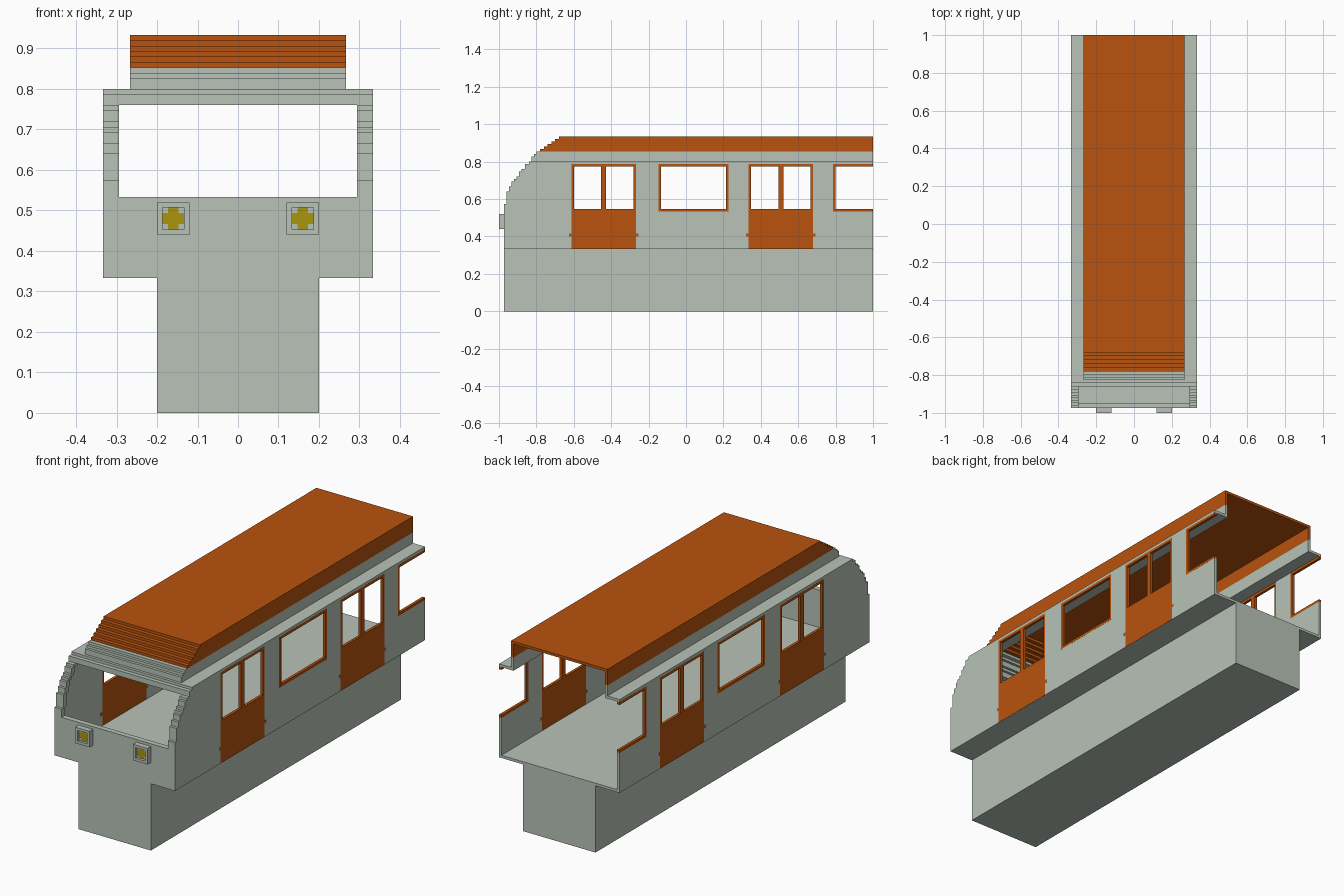
import bpy, bmesh
from mathutils import Matrix, Vector

cube = bpy.data.objects.get("Cube")
if cube:
    bpy.data.objects.remove(cube, do_unlink=True)

U = 1 / 75  # modelling unit: the carriage is 150 units long


def material(name, rgb):
    m = bpy.data.materials.new(name)
    m.use_nodes = True
    m.diffuse_color = (*rgb, 1)
    bsdf = next(n for n in m.node_tree.nodes if n.type == 'BSDF_PRINCIPLED')
    bsdf.inputs["Base Color"].default_value = (*rgb, 1)
    bsdf.inputs["Roughness"].default_value = 0.8
    return m


GREY = material("pale grey green", (0.479, 0.545, 0.479))
ORANGE = material("burnt orange", (0.485, 0.087, 0.0044))
YELLOW = material("lamp yellow", (0.402, 0.305, 0.0048))


def part(name, mat, boxes, mirror=False):
    """One object made of boxes (x0, x1, y0, y1, z0, z1) in units, y counted from the nose."""
    bm = bmesh.new()
    for x0, x1, y0, y1, z0, z1 in boxes:
        sides = [(x0, x1)] + ([(-x1, -x0)] if mirror else [])
        for a, b in sides:
            centre = Vector(((a + b) / 2 * U, (y0 + y1) / 2 * U - 1, (z0 + z1) / 2 * U))
            size = Vector(((b - a) * U, (y1 - y0) * U, (z1 - z0) * U, 1))
            bmesh.ops.create_cube(bm, size=1, matrix=Matrix.Translation(centre) @ Matrix.Diagonal(size))
    mesh = bpy.data.meshes.new(name)
    bm.to_mesh(mesh)
    bm.free()
    mesh.materials.append(mat)
    obj = bpy.data.objects.new(name, mesh)
    bpy.context.collection.objects.link(obj)
    return obj


# Stepped nose: (top of layer, front of layer)
steps = [(40, 2), (43, 2), (48, 3), (50, 4), (52, 5), (53, 6), (54, 7), (56, 8), (57, 9),
         (59, 10.5), (60, 12), (62, 13), (63, 14), (64, 15), (65, 16.5), (66, 18),
         (67, 19.5), (68, 21), (69, 22.5), (70, 24)]
layers = []  # (bottom, top, front, back of the nose shell)
low = 26
for i, (top, front) in enumerate(steps):
    following = steps[min(i + 1, len(steps) - 1)][1]
    layers.append((low, top, front, following + 1))
    low = top
body = [l for l in layers if l[1] <= 60]
roof_low = [l for l in layers if 60 < l[1] <= 64]
roof_high = [l for l in layers if l[1] > 64]

# Lower hull and floor
part("undercarriage", GREY, [(-15, 15, 2, 150, 0, 25)])
part("floor", GREY, [(-25, 25, 2, 150, 25, 26)])

# Side walls: nose piece, pillars, panels under windows, rail above
doors = [(29, 55), (100, 126)]
windows = [(64, 92), (134, 150)]
walls = [(24, 25, f, 29, z0, z1) for z0, z1, f, _ in body if z1 <= 59]
walls += [(24, 25, a, b, 26, 59) for a, b in [(55, 64), (92, 100), (126, 134)]]
walls += [(24, 25, a, b, 26, 40) for a, b in windows]
part("side_walls", GREY, walls, mirror=True)
part("roof_ledges", GREY, [(19, 25, 12, 150, 59, 60)], mirror=True)

# Nose: panel, windscreen pillars and header
part("front_panel", GREY, [(-24, 24, 2, 4, 26, 40)])
part("windscreen_pillars", GREY,
     [(22, 24, f, b, z0, z1) for z0, z1, f, b in body if 40 <= z0 < 57], mirror=True)
part("windscreen_header", GREY,
     [(-24, 24, f, b, z0, z1) for z0, z1, f, b in body if z0 >= 57])


# Raised roof, hollow beneath
def roof_shell(group):
    fronts = [(-19, 19, f, b, z0, z1) for z0, z1, f, b in group]
    flanks = [(s, s + 1, f, 150, z0, z1) for z0, z1, f, _ in group for s in (-20, 19)]
    return fronts + flanks


part("roof_base", GREY, roof_shell(roof_low))
part("roof_shell", ORANGE, roof_shell(roof_high) + [(-19, 19, 24, 150, 69, 70)])

# Double doors with open upper lights and small hinges
for n, (a, b) in enumerate(doors, 1):
    mid = (a + b) / 2
    boxes = [(24, 25, a, b, 25.02, 41), (24, 25, a, b, 58, 59),
             (24, 25, a, a + 1, 41, 58), (24, 25, b - 1, b, 41, 58),
             (24, 25, mid - 1, mid + 1, 41, 58)]
    boxes = [(x0, x1 + 0.03, *rest) for x0, x1, *rest in boxes]
    boxes += [(23.97, 25.03, a - 1, a, 30, 31.2), (23.97, 25.03, b, b + 1, 30, 31.2)]
    part(f"doors_{n}", ORANGE, boxes, mirror=True)

# Window frames; the rear one runs open to the end
for n, (a, b) in enumerate(windows, 1):
    boxes = [(24, 25.03, a, b, 40, 41), (24, 25.03, a, b, 58, 59),
             (24, 25.03, a, a + 1, 41, 58)]
    if b < 150:
        boxes.append((24, 25.03, b - 1, b, 41, 58))
    part(f"window_frames_{n}", ORANGE, boxes, mirror=True)

# Headlamps: square bezel, recessed lens with blocked corners
part("headlamp_bezels", GREY,
     [(9, 15, 0, 2, 33, 34), (9, 15, 0, 2, 38, 39), (9, 10, 0, 2, 34, 38), (14, 15, 0, 2, 34, 38)]
     + [(x, x + 1, 0.9, 2, z, z + 1) for x in (10, 13) for z in (34, 37)], mirror=True)
part("headlamp_lenses", YELLOW,
     [(11, 13, 1, 2, 34, 38), (10, 11, 1, 2, 35, 37), (13, 14, 1, 2, 35, 37)], mirror=True)
